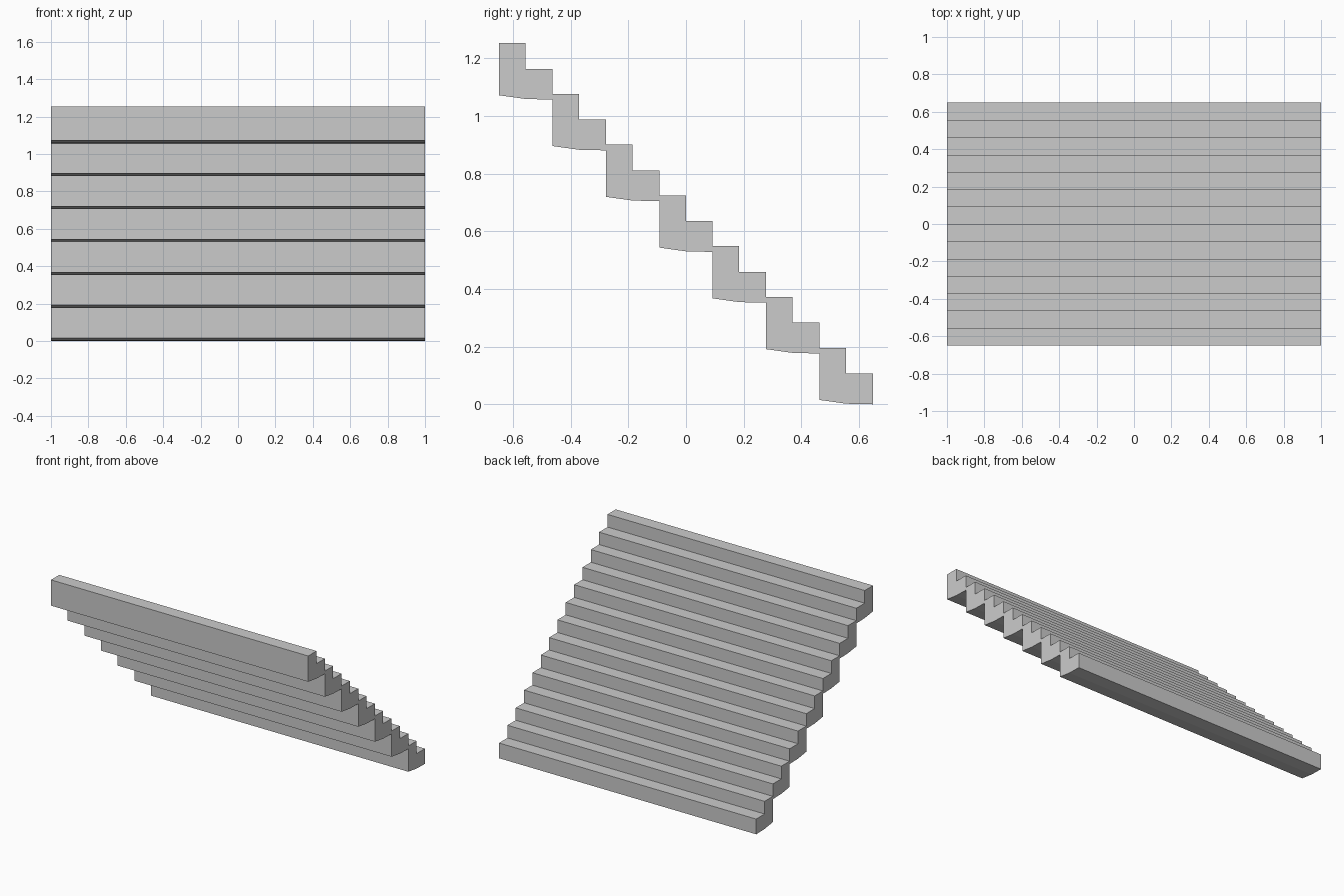
import bpy, bmesh

if "Cube" in bpy.data.objects:
    bpy.data.objects.remove(bpy.data.objects["Cube"])

COUNT = 7
DEPTH = 1.297 / COUNT      # run of one two-step block
RISE = 0.1762              # height gain per block
HALF_WIDTH = 1.0

# Side profile (y, z) of one two-step block with slightly bent underside
PROFILE = [(0, 0.015), (0.093, 0.002), (DEPTH, 0), (DEPTH, 0.107),
           (0.092, 0.107), (0.092, 0.196), (0, 0.196)]


def step_block(name, y0, z0):
    bm = bmesh.new()
    verts = [bm.verts.new((-HALF_WIDTH, y + y0, z + z0)) for y, z in PROFILE]
    face = bm.faces.new(verts)
    side = bmesh.ops.extrude_face_region(bm, geom=[face])
    moved = [v for v in side["geom"] if isinstance(v, bmesh.types.BMVert)]
    bmesh.ops.translate(bm, verts=moved, vec=(2 * HALF_WIDTH, 0, 0))
    bmesh.ops.recalc_face_normals(bm, faces=bm.faces[:])
    mesh = bpy.data.meshes.new(name)
    bm.to_mesh(mesh)
    bm.free()
    obj = bpy.data.objects.new(name, mesh)
    bpy.context.collection.objects.link(obj)


# Flight of blocks, lowest at the back and highest at the front
for i in range(COUNT):
    step_block(f"step_block_{i + 1}", 0.6485 - (i + 1) * DEPTH, i * RISE)
